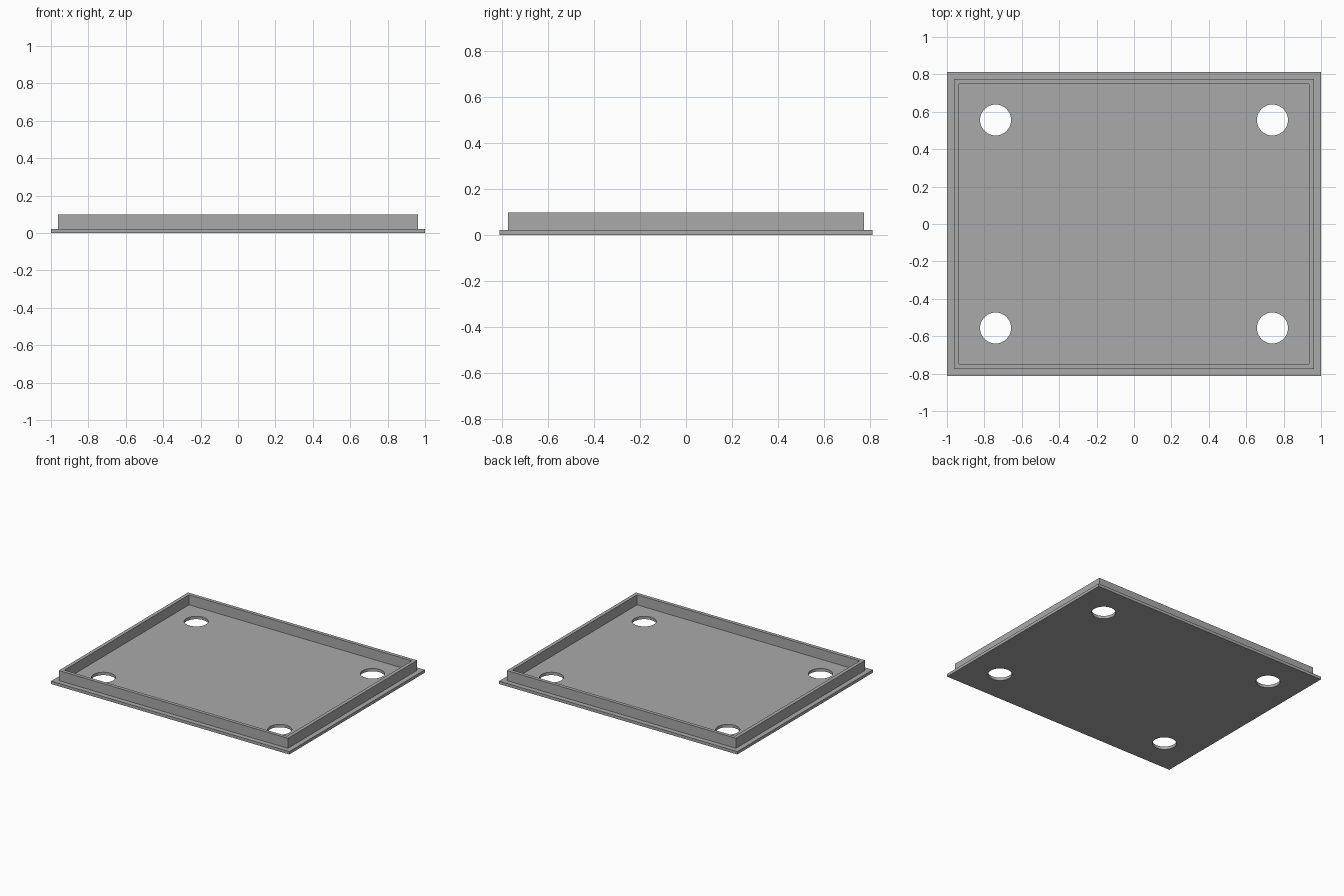
import bpy
import bmesh

cube = bpy.data.objects.get("Cube")
if cube:
    bpy.data.objects.remove(cube, do_unlink=True)

HALF_X, HALF_Y = 1.0, 0.813
BASE_Z, RIM_Z = 0.022, 0.098
HOLE_X, HOLE_Y, HOLE_R = 0.74, 0.556, 0.083

grey = bpy.data.materials.new("plain grey")
grey.use_nodes = True
colour = (0.4, 0.4, 0.4, 1)
grey.diffuse_color = colour
grey.node_tree.nodes["Principled BSDF"].inputs["Base Color"].default_value = colour


def make_object(name, bm):
    bmesh.ops.recalc_face_normals(bm, faces=bm.faces)
    mesh = bpy.data.meshes.new(name)
    bm.to_mesh(mesh)
    bm.free()
    mesh.materials.append(grey)
    obj = bpy.data.objects.new(name, mesh)
    bpy.context.collection.objects.link(obj)
    return obj


# Lid: stacked rectangles (margin from the edge, height), from base to tray floor
bm = bmesh.new()
steps = [(0, 0), (0, BASE_Z), (0.038, BASE_Z), (0.038, RIM_Z),
         (0.065, RIM_Z), (0.065, BASE_Z)]
loops = []
for margin, z in steps:
    x, y = HALF_X - margin, HALF_Y - margin
    loops.append([bm.verts.new((sx * x, sy * y, z))
                  for sx, sy in ((-1, -1), (1, -1), (1, 1), (-1, 1))])
for low, high in zip(loops, loops[1:]):
    for i in range(4):
        j = (i + 1) % 4
        bm.faces.new((low[i], low[j], high[j], high[i]))
bm.faces.new(loops[0][::-1])
bm.faces.new(loops[-1])
lid = make_object("rimmed_lid", bm)

# Four round corner holes, cut through the floor
bm = bmesh.new()
for sx in (-1, 1):
    for sy in (-1, 1):
        made = bmesh.ops.create_cone(bm, cap_ends=True, segments=48, radius1=HOLE_R,
                                     radius2=HOLE_R, depth=0.2)
        bmesh.ops.translate(bm, verts=made["verts"], vec=(sx * HOLE_X, sy * HOLE_Y, 0))
cutter = make_object("hole_cutter", bm)
cutter.hide_render = True
cutter.hide_viewport = True
cutter.display_type = 'WIRE'

holes = lid.modifiers.new("corner holes", 'BOOLEAN')
holes.operation = 'DIFFERENCE'
holes.solver = 'EXACT'
holes.object = cutter

# Smooth hole walls, sharp edges elsewhere
bpy.ops.object.select_all(action='DESELECT')
lid.select_set(True)
bpy.context.view_layer.objects.active = lid
bpy.ops.object.modifier_apply(modifier=holes.name)
bpy.data.objects.remove(cutter, do_unlink=True)
bpy.ops.object.shade_smooth_by_angle()
